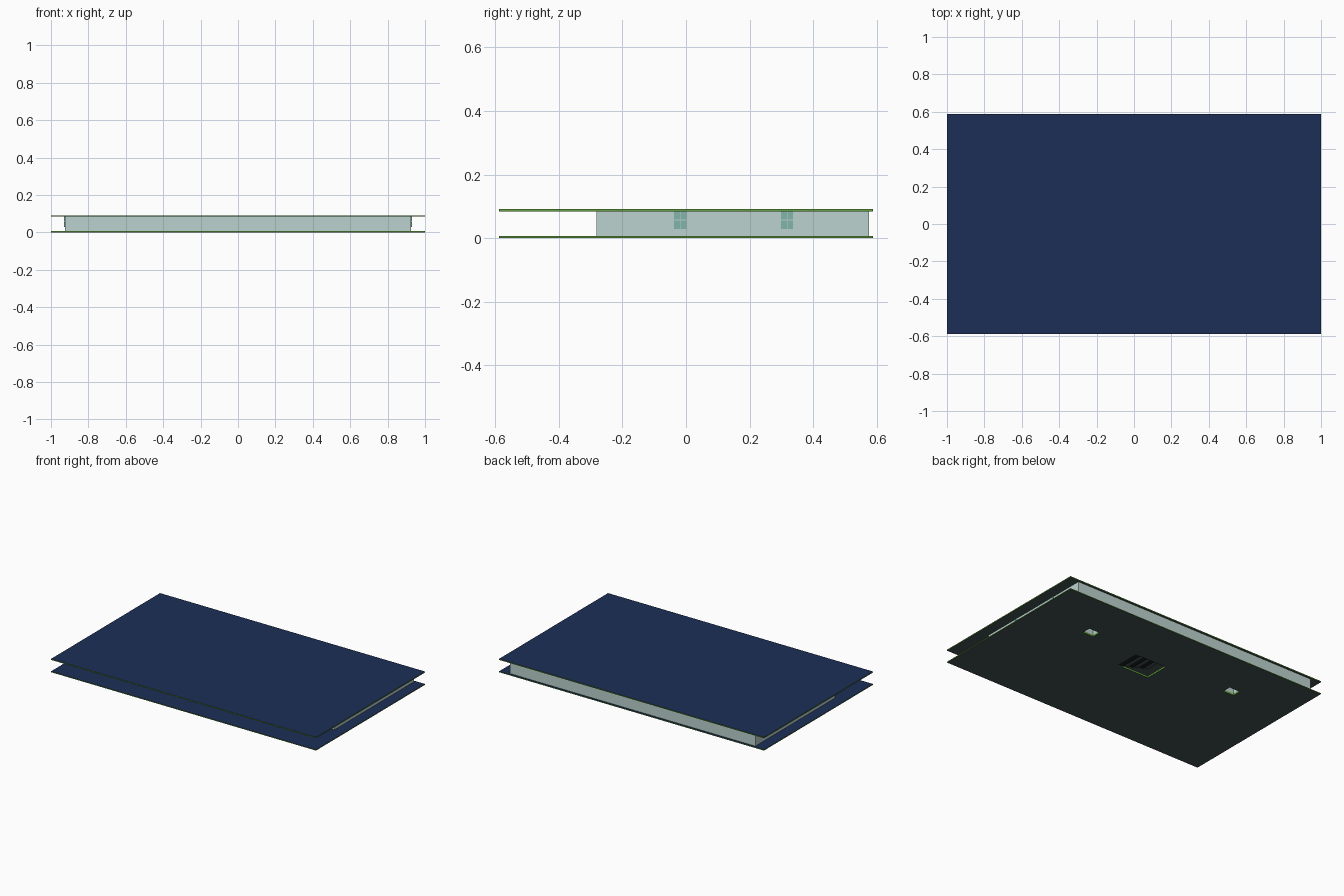
import bpy, bmesh

if "Cube" in bpy.data.objects:
    bpy.data.objects.remove(bpy.data.objects["Cube"])


def material(name, color):
    m = bpy.data.materials.new(name)
    m.diffuse_color = (*color, 1)
    m.use_nodes = True
    m.node_tree.nodes["Principled BSDF"].inputs["Base Color"].default_value = m.diffuse_color
    return m


NAVY = material("navy", (0.012, 0.028, 0.095))
GREEN = material("green_edge", (0.13, 0.35, 0.05))
UNDER = material("underside", (0.055, 0.08, 0.08))
GLASS = material("pale_glass", (0.50, 0.65, 0.62))
PANE = material("window_teal", (0.22, 0.46, 0.41))
BLACK = material("black", (0.01, 0.012, 0.012))


def make_object(name, bm, mats):
    bmesh.ops.recalc_face_normals(bm, faces=bm.faces)
    me = bpy.data.meshes.new(name)
    bm.to_mesh(me)
    bm.free()
    for m in mats:
        me.materials.append(m)
    ob = bpy.data.objects.new(name, me)
    bpy.context.collection.objects.link(ob)
    return ob


def slab(name, x0, x1, y0, y1, z0, z1, holes=()):
    """Plate with rectangular holes; navy top, green rim, grey underside."""
    xs = sorted({x0, x1, *(v for h in holes for v in h[:2])})
    ys = sorted({y0, y1, *(v for h in holes for v in h[2:])})
    bm = bmesh.new()
    for a, b in zip(xs, xs[1:]):
        for c, d in zip(ys, ys[1:]):
            mx, my = (a + b) / 2, (c + d) / 2
            if any(h[0] < mx < h[1] and h[2] < my < h[3] for h in holes):
                continue
            bm.faces.new([bm.verts.new((x, y, z0))
                          for x, y in ((a, c), (b, c), (b, d), (a, d))])
    bmesh.ops.remove_doubles(bm, verts=bm.verts, dist=1e-5)
    base = list(bm.faces)
    ext = bmesh.ops.extrude_face_region(bm, geom=base, use_keep_orig=True)
    for v in ext["geom"]:
        if isinstance(v, bmesh.types.BMVert):
            v.co.z = z1
    bmesh.ops.recalc_face_normals(bm, faces=bm.faces)
    for f in bm.faces:
        n = f.normal.z
        f.material_index = 0 if n > 0.5 else 2 if n < -0.5 else 1
    return make_object(name, bm, [NAVY, GREEN, UNDER])


def box(name, x0, x1, y0, y1, z0, z1, mat):
    bm = bmesh.new()
    bmesh.ops.create_cube(bm, size=1)
    for v in bm.verts:
        v.co = ((x0 + x1) / 2 + v.co.x * (x1 - x0),
                (y0 + y1) / 2 + v.co.y * (y1 - y0),
                (z0 + z1) / 2 + v.co.z * (z1 - z0))
    return make_object(name, bm, [mat])


def wall_ring(name, x0, x1, y0, y1, z0, z1, t, mat):
    for side, a, b, c, d in (("front", x0, x1, y0, y0 + t),
                             ("back", x0, x1, y1 - t, y1),
                             ("left", x0, x0 + t, y0 + t, y1 - t),
                             ("right", x1 - t, x1, y0 + t, y1 - t)):
        box(f"{name}_{side}", a, b, c, d, z0, z1, mat)


# floor openings: two shafts and the central stairwell
shafts = [(sx - 0.04, sx + 0.04, 0.23, 0.29) for sx in (-0.56, 0.56)]
stairwell = (-0.06, 0.18, 0.06, 0.23)
holes = [*shafts, stairwell]

# floor plate, raised inner floor and roof plate
slab("ground_plate", -1, 1, -0.5875, 0.5875, 0, 0.006, holes)
slab("inner_floor", -0.922, 0.922, -0.28, 0.572, 0.006, 0.012, holes)
slab("roof_plate", -1, 1, -0.5875, 0.5875, 0.084, 0.091)

# outer glass walls
wall_ring("glass_wall", -0.926, 0.926, -0.282, 0.575, 0.006, 0.084, 0.004, GLASS)

# narrow four-pane windows on both end walls
for s, label in ((-1, "left"), (1, "right")):
    for i, cy in enumerate((-0.018, 0.318)):
        for dy in (-0.01, 0.01):
            for dz in (0.042, 0.071):
                xa, xb = sorted((s * 0.926, s * 0.929))
                box(f"window_pane_{label}_{i}", xa, xb, cy + dy - 0.009,
                    cy + dy + 0.009, dz - 0.013, dz + 0.013, PANE)

# lined shafts
for h in shafts:
    wall_ring("shaft_wall", h[0] - 0.003, h[1] + 0.003, h[2] - 0.003,
              h[3] + 0.003, 0.012, 0.084, 0.003, GLASS)

# stair flight rising inside the stairwell
steps = 6
x0, x1, y0, y1 = stairwell
w = (x1 - x0) / steps
for i in range(steps):
    z = 0.004 + i * 0.011
    box("stair_step", x1 - (i + 1) * w, x1 - i * w, y0, y1, z, z + 0.011,
        BLACK if i % 2 == 0 else UNDER)
